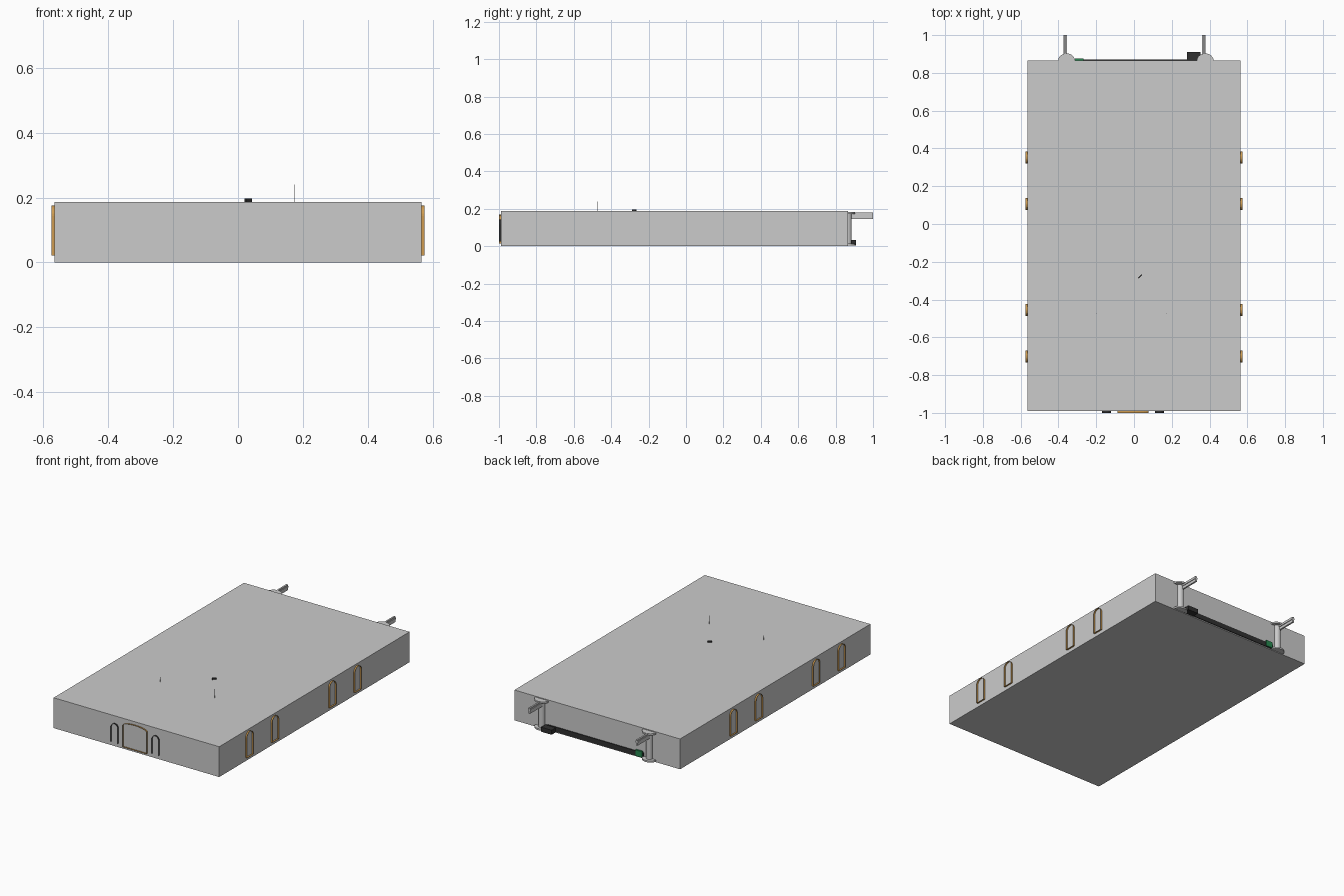
import bpy, bmesh, math

if "Cube" in bpy.data.objects:
    bpy.data.objects.remove(bpy.data.objects["Cube"])


def material(name, rgb):
    m = bpy.data.materials.new(name)
    m.diffuse_color = (*rgb, 1)
    m.use_nodes = True
    m.node_tree.nodes["Principled BSDF"].inputs["Base Color"].default_value = m.diffuse_color
    return m


ORANGE = material("warm_wood", (0.62, 0.33, 0.08))
DARK = material("dark_metal", (0.03, 0.03, 0.03))
GREEN = material("green_paint", (0.02, 0.25, 0.08))


def finish(name, bm, mat=None):
    mesh = bpy.data.meshes.new(name)
    bm.to_mesh(mesh)
    bm.free()
    ob = bpy.data.objects.new(name, mesh)
    bpy.context.collection.objects.link(ob)
    if mat:
        mesh.materials.append(mat)
    return ob


def box(name, x, y, z, mat=None):
    """Box from (min, max) pairs on each axis."""
    bm = bmesh.new()
    bmesh.ops.create_cube(bm, size=1)
    for v in bm.verts:
        v.co = [(a + b) / 2 + c * (b - a) for (a, b), c in zip((x, y, z), v.co)]
    return finish(name, bm, mat)


def prism(name, pts, z0, z1, mat=None):
    """Vertical extrusion of a flat outline."""
    bm = bmesh.new()
    face = bm.faces.new([bm.verts.new((x, y, z0)) for x, y in pts])
    top = bmesh.ops.extrude_face_region(bm, geom=[face])["geom"]
    bmesh.ops.translate(bm, vec=(0, 0, z1 - z0),
                        verts=[v for v in top if isinstance(v, bmesh.types.BMVert)])
    bmesh.ops.recalc_face_normals(bm, faces=bm.faces)
    return finish(name, bm, mat)


def arch(name, centre, half, z0, shoulder, top, place, mat, closed=True):
    """Thin arched band standing out from a wall; place(u, z, d) maps to 3D."""
    pts = [(centre - half, z0)]
    for i in range(13):
        a = math.pi * (1 - i / 12)
        pts.append((centre + half * math.cos(a), shoulder + (top - shoulder) * math.sin(a)))
    pts.append((centre + half, z0))
    bm = bmesh.new()
    rows = [[bm.verts.new(place(u, z, d)) for d in (0, 1)] for u, z in pts]
    for i in range(len(rows) if closed else len(rows) - 1):
        a, b = rows[i], rows[(i + 1) % len(rows)]
        bm.faces.new((a[0], b[0], b[1], a[1]))
    return finish(name, bm, mat)


# Main hall block
box("hall_block", (-0.565, 0.565), (-0.99, 0.865), (0, 0.187))

# Side window surrounds
for side, label in ((-1, "left"), (1, "right")):
    for y in (-0.702, -0.455, 0.105, 0.352):
        arch(f"{label}_window_surround", y, 0.032, 0.022, 0.143, 0.175,
             lambda u, z, d, s=side: (s * (0.565 + 0.010 * d), u, z), ORANGE)

# Front arches
def front_wall(u, z, d):
    return (u, -0.99 - 0.01 * d, z)

arch("front_main_arch", -0.006, 0.082, 0.015, 0.148, 0.168, front_wall, ORANGE)
for x in (-0.145, 0.134):
    arch("front_side_arch", x, 0.024, 0.025, 0.115, 0.142, front_wall, DARK, False)

# Rear columns with half-round base and cap, plus projecting beams
for x in (-0.357, 0.377):
    def half_disc(r, depth, cx=x):
        return [(cx + r * math.cos(math.pi * i / 12), 0.863 + depth * math.sin(math.pi * i / 12))
                for i in range(13)]
    prism("column_shaft", half_disc(0.020, 0.022), 0.004, 0.18)
    prism("column_base", half_disc(0.045, 0.040), 0.004, 0.014)
    prism("column_cap", half_disc(0.045, 0.040), 0.172, 0.182)
    bx = x - 0.008
    box("beam_web", (bx - 0.005, bx + 0.005), (0.863, 1.0), (0.145, 0.18))
    box("beam_flange", (bx - 0.009, bx + 0.009), (0.863, 1.0), (0.162, 0.172))

# Rear service rail, its box and the green unit
box("rear_rail", (-0.32, 0.34), (0.863, 0.870), (0.006, 0.036), DARK)
box("rear_cabinet", (0.28, 0.352), (0.863, 0.91), (0.004, 0.032), DARK)
box("green_unit", (-0.312, -0.268), (0.863, 0.876), (0.008, 0.045), GREEN)

# Small roof fitting and two fine wires
fitting = box("roof_fitting", (-0.013, 0.013), (-0.003, 0.003), (-0.006, 0.006), DARK)
fitting.location = (0.032, -0.277, 0.191)
fitting.rotation_euler.z = math.radians(45)
for x, h in ((-0.197, 0.216), (0.173, 0.24)):
    box("roof_wire", (x - 0.0006, x + 0.0006), (-0.4756, -0.4744), (0.18, h))
